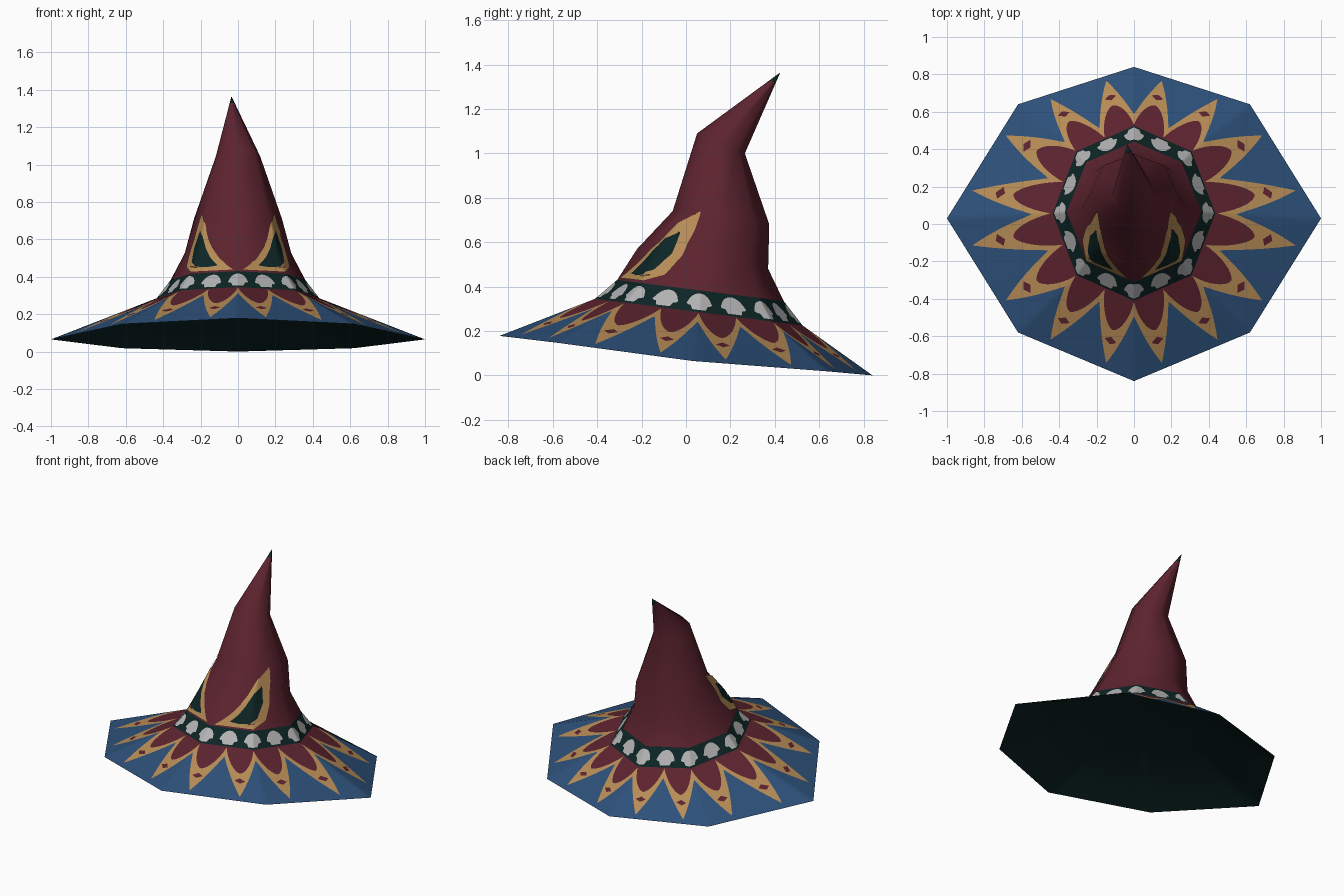
import bpy, bmesh, math
from mathutils import Vector
from mathutils.bvhtree import BVHTree

if "Cube" in bpy.data.objects:
    bpy.data.objects.remove(bpy.data.objects["Cube"])


def material(name, r, g, b):
    m = bpy.data.materials.new(name)
    m.diffuse_color = (r, g, b, 1)
    m.use_nodes = True
    m.node_tree.nodes["Principled BSDF"].inputs["Base Color"].default_value = m.diffuse_color
    return m


MATS = [material("wine_red_cloth", .108, .017, .028),
        material("blue_cloth", .026, .080, .190),
        material("gold_trim", .47, .26, .092),
        material("bone_grey", .45, .45, .45),
        material("dark_green_cloth", .004, .018, .018)]
RED, BLUE, GOLD, BONE, GREEN = range(5)


def ring(front, back, half_width):
    """Eight-sided tilted ring; front and back are (y, z)."""
    pts = []
    for i in range(8):
        a = i * math.pi / 4
        mix = (1 - math.cos(a)) / 2
        pts.append(Vector((half_width * math.sin(a),
                           front[0] + (back[0] - front[0]) * mix,
                           front[1] + (back[1] - front[1]) * mix)))
    return pts


# Rings from the brim edge up to the bent tip
half = [(0, -.84, .178), (.62, -.58, .147), (1, .03, .065), (.62, .64, .018), (0, .84, 0)]
edge = [Vector(p) for p in half] + [Vector((-x, y, z)) for x, y, z in half[3:0:-1]]
RINGS = [edge,
         ring((-.41, .345), (.525, .225), .435),
         ring((-.31, .43), (.44, .335), .36),
         ring((-.22, .57), (.37, .48), .285),
         ring((-.06, .74), (.375, .68), .235),
         ring((.05, 1.09), (.265, 1.0), .118),
         [Vector((-.035, .425, 1.365))] * 8]


def surface(rings):
    """Point at w (0..8 around) and v (ring number, fractional)."""
    def point(w, v):
        k = min(int(v), len(rings) - 2)
        i, t = int(w) % 8, w - int(w)
        low = rings[k][i].lerp(rings[k][(i + 1) % 8], t)
        high = rings[k + 1][i].lerp(rings[k + 1][(i + 1) % 8], t)
        return low.lerp(high, v - k)
    return point


def strips(name, point, columns, bounds, colours, cuts=1, flip=False):
    """Strips of faces between boundary curves, one colour per strip."""
    bm = bmesh.new()
    grid = []
    for u in columns:
        b = bounds(u)
        vs = [b[0]]
        for lo, hi in zip(b, b[1:]):
            vs += [lo + (hi - lo) * (j + 1) / cuts for j in range(cuts)]
        grid.append([bm.verts.new(point(u, v)) for v in vs])
    for c0, c1 in zip(grid, grid[1:]):
        for j in range(len(c0) - 1):
            quad = [c0[j], c1[j], c1[j + 1], c0[j + 1]]
            f = bm.faces.new(quad[::-1] if flip else quad)
            f.material_index = colours[j // cuts]
    bmesh.ops.remove_doubles(bm, verts=bm.verts, dist=1e-5)
    me = bpy.data.meshes.new(name)
    bm.to_mesh(me)
    bm.free()
    for m in MATS:
        me.materials.append(m)
    ob = bpy.data.objects.new(name, me)
    bpy.context.collection.objects.link(ob)
    bpy.ops.object.select_all(action='DESELECT')
    ob.select_set(True)
    bpy.context.view_layer.objects.active = ob
    bpy.ops.object.shade_smooth_by_angle(angle=math.radians(75))
    return ob


def from_centre(w, offset):
    """0 at the middle of a sixteenth, 1 at its border."""
    s = (w - offset) / .5
    return abs(s - round(s)) * 2


# Brim: sixteen gold-edged red spikes on blue, each with a red dot
def brim_bounds(w):
    d = from_centre(w, .25)
    outer = .2 + .72 * (1 - d) ** 1.15
    inner = .02 + .46 * (1 - d ** 1.6)
    dot = .05 * max(0, 1 - d / .25)
    mid = .62 if d < .3 else (inner + outer) / 2
    return [0, 1 - outer, 1 - mid - dot, 1 - mid + dot, 1 - inner, 1]


outer_skin = surface(RINGS)
fine = [i / 32 for i in range(257)]
strips("brim", outer_skin, fine, brim_bounds, [BLUE, GOLD, RED, GOLD, RED])


# Band: dark green with sixteen pale skull shapes, wide on top, narrow jaw
def band_bounds(w):
    e = from_centre(w, 0)
    if e >= .7:
        return [1, 1.36, 1.36, 2]
    low = .1 if e < .38 else .3
    return [1, 1 + low, 1.36 + .5 * math.sqrt(1 - (e / .7) ** 2), 2]


strips("hat_band", outer_skin, fine, band_bounds, [GREEN, BONE, GREEN])

# Crown: eight-sided bent cone with a dark tip
crown = strips("crown", outer_skin, range(9), lambda w: [2, 3, 4, 5, 5.87, 6],
               [RED, RED, RED, RED, GREEN])

# Lining: dark underside sharing the brim edge, closed below the crown
drop = Vector((0, 0, -.012))
inner = [p + drop for p in RINGS[1]]
centre = sum(inner, Vector()) / 8
strips("lining", surface([edge, inner, [centre] * 8]), fine[::4],
       lambda w: [0, 1, 2], [GREEN] * 2, flip=True)

# Eyes: thin gold-rimmed plates laid on the front of the crown
tree = BVHTree.FromPolygons([v.co for v in crown.data.vertices],
                            [tuple(p.vertices) for p in crown.data.polygons])


def curve(keys, z):
    for (z0, a), (z1, b) in zip(keys, keys[1:]):
        if z <= z1:
            return a + (b - a) * max(0, (z - z0) / (z1 - z0))
    return keys[-1][1]


RIM_IN = [(.43, .02), (.46, .06), (.5, .10), (.55, .135), (.6, .155), (.66, .168), (.735, .187)]
RIM_OUT = [(.43, .25), (.46, .272), (.5, .262), (.55, .247), (.6, .23), (.66, .213), (.735, .189)]
DARK_IN = [(.455, .105), (.5, .145), (.55, .170), (.6, .184), (.645, .197)]
DARK_OUT = [(.455, .225), (.48, .243), (.55, .230), (.6, .213), (.645, .197)]


def eye_bounds(z):
    a, d = curve(RIM_IN, z), curve(RIM_OUT, z)
    if .455 <= z <= .645:
        return [a, curve(DARK_IN, z), curve(DARK_OUT, z), d]
    if z < .455:
        return [a, .17, .17, d]
    return [a, (a + d) / 2, (a + d) / 2, d]


rows = [.433 + .302 * i / 48 for i in range(49)]
for side, label in ((1, "right"), (-1, "left")):
    def on_crown(z, x, side=side):
        origin = Vector((side * x, -2, z + .004 - .05 * x * (.735 - z) / .3))
        hit, normal, _, _ = tree.ray_cast(origin, Vector((0, 1, 0)))
        if hit is None:
            hit, normal, _, _ = tree.find_nearest(Vector((side * x, -.25, z)))
        return hit + normal * .006
    strips("eye_" + label, on_crown, rows, eye_bounds, [GOLD, GREEN, GOLD],
           cuts=8, flip=side > 0)
